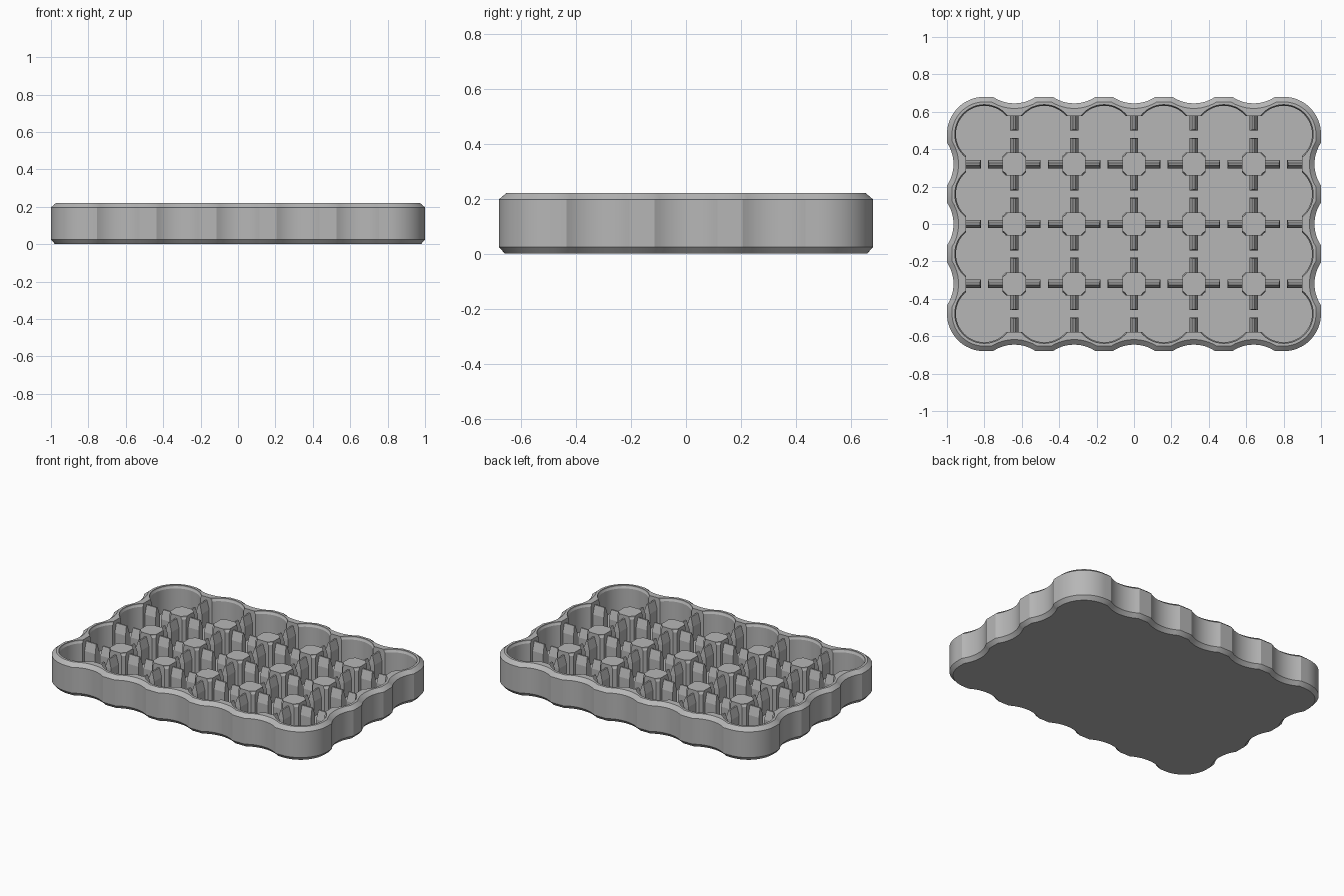
import bpy, bmesh
from math import sin, cos, pi, sqrt

cube = bpy.data.objects.get("Cube")
if cube:
    bpy.data.objects.remove(cube)

PITCH, CORNER, HEIGHT, FLOOR = 0.32, 0.2, 0.22, 0.04
XS = [(i - 2.5) * PITCH for i in range(6)]
YS = [(j - 1.5) * PITCH for j in range(4)]

grey = bpy.data.materials.new("tray grey")
grey.use_nodes = True
grey.diffuse_color = (0.47, 0.47, 0.47, 1)
grey.node_tree.nodes["Principled BSDF"].inputs["Base Color"].default_value = grey.diffuse_color


def finish(name, bm):
    bmesh.ops.recalc_face_normals(bm, faces=bm.faces)
    mesh = bpy.data.meshes.new(name)
    bm.to_mesh(mesh)
    bm.free()
    mesh.materials.append(grey)
    obj = bpy.data.objects.new(name, mesh)
    bpy.context.collection.objects.link(obj)
    return obj


def loft(bm, rings):
    """Closed solid through rings of equal point count."""
    loops = [[bm.verts.new(p) for p in ring] for ring in rings]
    n = len(loops[0])
    for a, b in zip(loops, loops[1:]):
        for i in range(n):
            bm.faces.new((a[i], a[(i + 1) % n], b[(i + 1) % n], b[i]))
    bm.faces.new(loops[0][::-1])
    bm.faces.new(loops[-1])


def outline(d, z):
    """Scalloped rounded rectangle, inset by d."""
    depth, bend, pts = 0.035, 0.205, []
    for k in range(4):
        along, out = (YS, XS[-1]) if k % 2 == 0 else (XS, YS[-1])
        edge = out + CORNER - d
        side = []
        for c in along[:-1]:
            rise = bend - depth + d
            half = sqrt((bend + d) ** 2 - rise ** 2)
            for i in range(13):
                s = half * (i / 6 - 1)
                side.append((edge + rise - sqrt((bend + d) ** 2 - s * s), c + PITCH / 2 + s))
        for i in range(17):
            a = i / 16 * pi / 2
            side.append((out + (CORNER - d) * cos(a), along[-1] + (CORNER - d) * sin(a)))
        for v, u in side:
            for _ in range(k):
                v, u = -u, v
            pts.append((v, u, z))
    return pts


def circle(x, y, r, z, n=48):
    return [(x + r * cos(2 * pi * i / n), y + r * sin(2 * pi * i / n), z) for i in range(n)]


def rect(x, y, hx, hy, z):
    return [(x - hx, y - hy, z), (x + hx, y - hy, z), (x + hx, y + hy, z), (x - hx, y + hy, z)]


# Walls shared by neighbouring cells: centre and whether the wall runs along x
walls = [(x + PITCH / 2, y, False) for x in XS[:-1] for y in YS]
walls += [(x, y + PITCH / 2, True) for x in XS for y in YS[:-1]]

# Tray body with chamfered top and bottom edges
bm = bmesh.new()
loft(bm, [outline(0.022, 0), outline(0, 0.025), outline(0, 0.197), outline(0.027, HEIGHT)])
tray = finish("tray", bm)

# Cup cutters with a shallow disc recess and widened rim
bm = bmesh.new()
for x in XS:
    for y in YS:
        loft(bm, [circle(x, y, r, z) for r, z in
                  [(0.075, FLOOR - 0.004), (0.075, FLOOR), (0.152, FLOOR),
                   (0.152, 0.2), (0.158, 0.212), (0.158, 0.26)]])
cups = finish("cup_cutter", bm)

# Slot cutters that open the walls and leave separate posts
bm = bmesh.new()
for x, y, along_x in walls:
    hx, hy = (0.098, 0.055) if along_x else (0.055, 0.098)
    loft(bm, [rect(x, y, hx, hy, FLOOR + 0.001), rect(x, y, hx, hy, 0.27)])
slots = finish("slot_cutter", bm)

for cutter in (cups, slots):
    mod = tray.modifiers.new(cutter.name, "BOOLEAN")
    mod.operation, mod.solver, mod.object = "DIFFERENCE", "EXACT", cutter
    cutter.hide_render = True
    cutter.hide_set(True)

# Tapered fins on both ends of every slot
bm = bmesh.new()
for x, y, along_x in walls:
    for s in (-1, 1):
        rings = []
        for z, t, half in [(FLOOR - 0.01, 0.022, 0.043), (0.14, 0.022, 0.043), (0.198, 0.005, 0.038)]:
            if along_x:
                rings.append(rect(x + s * 0.062, y, half, t, z))
            else:
                rings.append(rect(x, y + s * 0.062, t, half, z))
        loft(bm, rings)
finish("fins", bm)

# Smooth curved walls, sharp edges kept
bpy.context.view_layer.update()
for o in bpy.context.selected_objects:
    o.select_set(False)
body = bpy.data.meshes.new_from_object(tray.evaluated_get(bpy.context.evaluated_depsgraph_get()))
tray.modifiers.clear()
tray.data = body
for cutter in (cups, slots):
    bpy.data.objects.remove(cutter)
tray.select_set(True)
bpy.context.view_layer.objects.active = tray
bpy.ops.object.shade_smooth_by_angle(angle=0.4)
